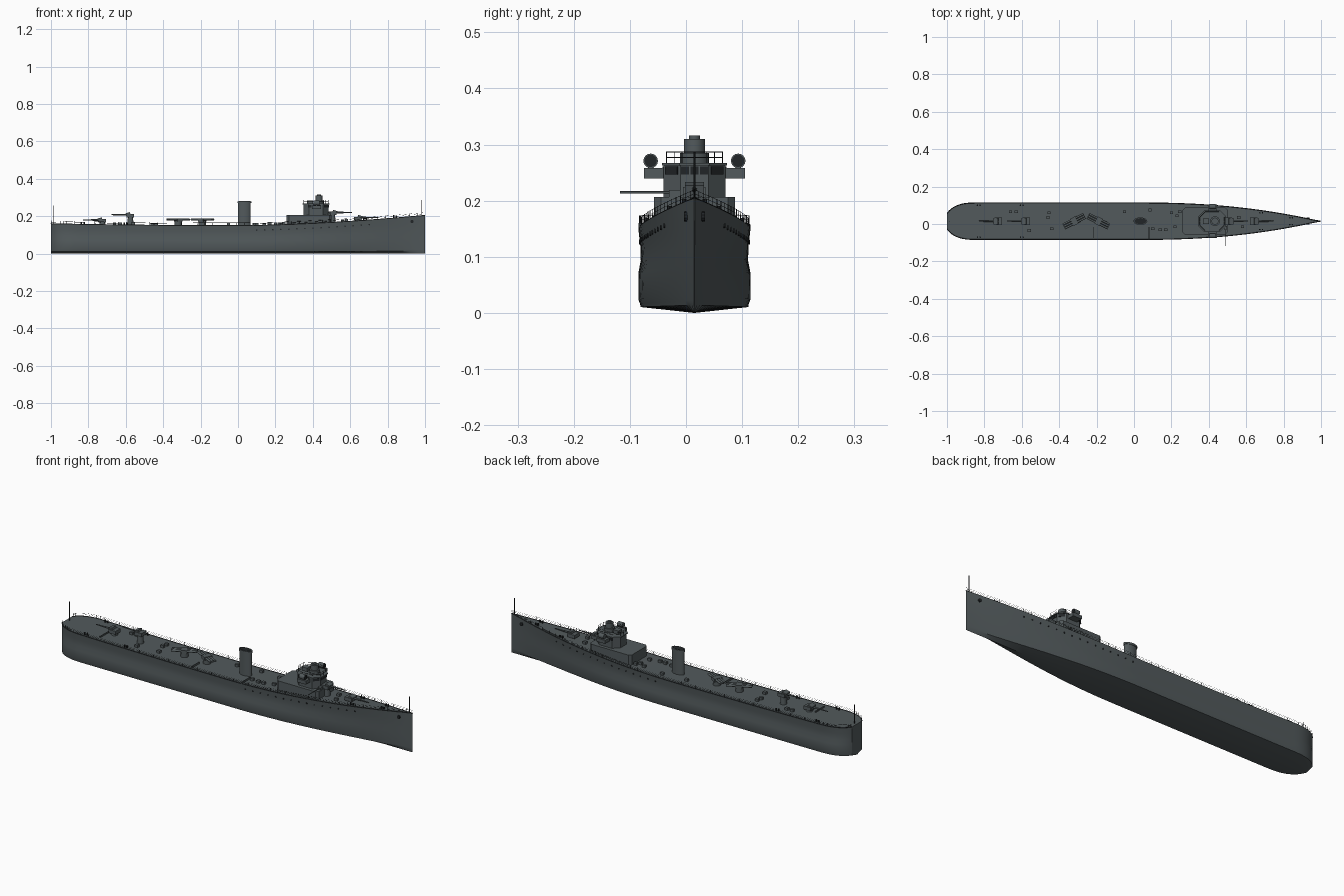
import bpy, bmesh, math
from mathutils import Matrix, Vector

cube = bpy.data.objects.get("Cube")
if cube:
    bpy.data.objects.remove(cube, do_unlink=True)

MID = 0.015  # y of the ship's centreline


def material(name, rgb):
    m = bpy.data.materials.new(name)
    m.use_nodes = True
    m.diffuse_color = (*rgb, 1)
    bsdf = next(n for n in m.node_tree.nodes if n.type == 'BSDF_PRINCIPLED')
    bsdf.inputs["Base Color"].default_value = (*rgb, 1)
    return m


GREY = material("ship grey", (0.085, 0.102, 0.107))
DARK = material("fitting black", (0.015, 0.018, 0.02))


class Part:
    """Collects primitives, given relative to the centreline, into one object."""

    def __init__(self, name, mat=GREY):
        self.name, self.mat, self.bm = name, mat, bmesh.new()

    def box(self, x, y, z, sx, sy, sz, yaw=0, pitch=0):
        m = (Matrix.Translation((x, y + MID, z)) @ Matrix.Rotation(math.radians(yaw), 4, 'Z')
             @ Matrix.Rotation(math.radians(pitch), 4, 'Y') @ Matrix.Diagonal((sx, sy, sz, 1)))
        bmesh.ops.create_cube(self.bm, size=1, matrix=m)
        return self

    def rod(self, a, b, r, r2=None, n=12, squash=1):
        a, b = Vector(a), Vector(b)
        d = b - a
        m = (Matrix.Translation((a + b) / 2 + Vector((0, MID, 0)))
             @ d.to_track_quat('Z', 'Y').to_matrix().to_4x4() @ Matrix.Diagonal((1, squash, 1, 1)))
        bmesh.ops.create_cone(self.bm, cap_ends=True, segments=n, radius1=r,
                              radius2=r if r2 is None else r2, depth=d.length, matrix=m)
        return self

    def prism(self, outline, z0, z1):
        lo = [self.bm.verts.new((x, y + MID, z0)) for x, y in outline]
        hi = [self.bm.verts.new((x, y + MID, z1)) for x, y in outline]
        self.bm.faces.new(lo)
        self.bm.faces.new(hi)
        for i in range(len(lo)):
            j = (i + 1) % len(lo)
            self.bm.faces.new((lo[i], lo[j], hi[j], hi[i]))
        return self

    def done(self, angle=35):
        bmesh.ops.recalc_face_normals(self.bm, faces=self.bm.faces)
        me = bpy.data.meshes.new(self.name)
        self.bm.to_mesh(me)
        self.bm.free()
        me.materials.append(self.mat)
        ob = bpy.data.objects.new(self.name, me)
        bpy.context.collection.objects.link(ob)
        bpy.ops.object.select_all(action='DESELECT')
        ob.select_set(True)
        bpy.context.view_layer.objects.active = ob
        bpy.ops.object.shade_smooth_by_angle(angle=math.radians(angle))
        return ob


# Hull lines
def deck(x):
    return 0.15 + (0.01 * x * x if x < 0 else 0.055 * x ** 1.7)


def beam(x):
    if x < -0.85:
        return 0.1 * math.sqrt(1 - 0.82 * ((-0.85 - x) / 0.15) ** 2.5)
    s = max(0, (x - 0.05) / 0.95)
    return max(0.0008, 0.1 * (1 - s ** 2.2))


SECTION = [(0.003, 0.94), (0.11, 0.97), (0.16, 1), (0.45, 1), (0.6, 0.955), (0.8, 0.965), (1, 1)]


def side(x, k):
    """Half breadth at a fraction k of the deck height."""
    for (a, wa), (b, wb) in zip(SECTION, SECTION[1:]):
        if k <= b:
            w = wa + (wb - wa) * max(0, k - a) / (b - a)
            break
    s = max(0, (x - 0.05) / 0.95)
    return beam(x) * w * (1 - (1 - k) * 0.55 * s * s)


stations = [-1 + 0.15 * (i / 10) ** 1.6 for i in range(10)] + [-0.85 + 1.85 * i / 44 for i in range(45)]
hull = Part("hull")
rings = []
for x in stations:
    levels = [(0.07 if k < 0.01 else k) for k, _ in SECTION]
    half = [(side(x, k), k * deck(x)) for k in levels]
    pts = [(0, 0)] + half + [(-y, z) for y, z in reversed(half)]
    rings.append([hull.bm.verts.new((x, y + MID, z)) for y, z in pts])
for a, b in zip(rings, rings[1:]):
    for i in range(len(a)):
        j = (i + 1) % len(a)
        hull.bm.faces.new((a[i], a[j], b[j], b[i]))
hull.bm.faces.new(rings[0])
hull.bm.faces.new(rings[-1])
hull.done(30)

# Railings, edge strip and portholes on both sides
rail = Part("deck_railing", DARK)
strip = Part("deck_edge_strip", DARK)
ports = Part("portholes", DARK)
for s in (-1, 1):
    edge = [(x, s * max(0, beam(x) - 0.002), deck(x)) for x in stations]
    for a, b in zip(edge, edge[1:]):
        strip.rod(a, b, 0.002, n=4)
        for h in (0.008, 0.015):
            rail.rod((a[0], a[1], a[2] + h), (b[0], b[1], b[2] + h), 0.0004, n=4)
    for p in edge[::1]:
        rail.rod(p, (p[0], p[1], p[2] + 0.016), 0.0006, n=4)
    for i in range(15):
        x = 0.1 + 0.043 * i
        k = (deck(x) - 0.025) / deck(x)
        y = s * side(x, k)
        ports.rod((x, y - 0.002, k * deck(x)), (x, y + 0.002, k * deck(x)), 0.004, n=10)
    ports.rod((0.93, s * 0.008, 0.172), (0.93, s * 0.019, 0.172), 0.009, n=10)
rail.done()
strip.done()
ports.done()

# Deckhouse and bridge
def chamfered(x0, x1, w, c):
    return [(x0 + c, -w), (x1 - c, -w), (x1, c - w), (x1, w - c), (x1 - c, w), (x0 + c, w), (x0, w - c), (x0, c - w)]


Part("deckhouse").prism(chamfered(0.26, 0.5, 0.072, 0.012), 0.14, 0.207).done()
bridge = Part("bridge")
bridge.prism(chamfered(0.35, 0.485, 0.055, 0.03), 0.2, 0.265)
bridge.prism(chamfered(0.345, 0.49, 0.058, 0.031), 0.263, 0.267)
bridge.box(0.42, 0, 0.249, 0.05, 0.18, 0.018)
bridge.done()
windows = Part("bridge_windows", DARK)
for i in range(-1, 2):
    windows.box(0.485, i * 0.017, 0.254, 0.004, 0.014, 0.014)
for s in (-1, 1):
    windows.box(0.47, s * 0.04, 0.254, 0.03, 0.004, 0.014, yaw=-45 * s)
    for x in (0.385, 0.41, 0.435):
        windows.box(x, s * 0.055, 0.254, 0.015, 0.004, 0.014)
windows.done()

# Bridge railing
brail = Part("bridge_railing", DARK)
loop = chamfered(0.352, 0.483, 0.05, 0.028)
for i, (x, y) in enumerate(loop):
    u, v = loop[(i + 1) % len(loop)]
    for z in (0.277, 0.287):
        brail.rod((x, y, z), (u, v, z), 0.0007, n=4)
    for f in (0, 0.5):
        px, py = x + (u - x) * f, y + (v - y) * f
        brail.rod((px, py, 0.265), (px, py, 0.288), 0.0008, n=4)
brail.done()

# Director tower and searchlights
tower = Part("director_tower")
tower.rod((0.433, 0, 0.26), (0.433, 0, 0.285), 0.026, n=20)
tower.rod((0.433, 0, 0.28), (0.433, 0, 0.31), 0.019, n=20)
tower.rod((0.433, 0, 0.31), (0.433, 0, 0.316), 0.01, n=16)
tower.box(0.385, 0, 0.275, 0.03, 0.03, 0.02)
tower.done()
lamps = Part("searchlights")
lenses = Part("searchlight_lenses", DARK)
for s in (-1, 1):
    lamps.rod((0.42, s * 0.078, 0.255), (0.42, s * 0.078, 0.265), 0.005)
    lamps.rod((0.405, s * 0.078, 0.271), (0.435, s * 0.078, 0.271), 0.013, n=16)
    lenses.rod((0.434, s * 0.078, 0.271), (0.437, s * 0.078, 0.271), 0.011, n=16)
lamps.done()
lenses.done()

# Funnel with rim and dark opening
funnel = Part("funnel")
funnel.rod((0.034, 0, 0.14), (0.034, 0, 0.275), 0.034, n=32, squash=0.52)
funnel.rod((0.034, 0, 0.27), (0.034, 0, 0.28), 0.037, n=32, squash=0.54)
funnel.done()
Part("funnel_opening", DARK).rod((0.034, 0, 0.279), (0.034, 0, 0.281), 0.032, n=32, squash=0.5).done()


# Four main guns: position, base height and facing
def gun(name, x, z, face, base):
    g = Part(name)
    g.rod((x, 0, base), (x, 0, z + 0.008), 0.017, 0.014, n=16)
    g.box(x, 0, z + 0.015, 0.04, 0.04, 0.018)
    g.box(x + face * 0.012, 0, z + 0.02, 0.024, 0.034, 0.022, pitch=face * 15)
    g.rod((x, 0, z + 0.02), (x + face * 0.06, 0, z + 0.02), 0.005, 0.004)
    g.rod((x + face * 0.05, 0, z + 0.02), (x + face * 0.105, 0, z + 0.02), 0.0035, 0.0025)
    g.done()


gun("fore_gun", 0.64, 0.173, 1, 0.16)
gun("upper_fore_gun", 0.505, 0.2, 1, 0.16)
gun("upper_aft_gun", -0.575, 0.188, -1, 0.14)
gun("aft_gun", -0.725, 0.16, -1, 0.15)
Part("side_gun").rod((0.49, -0.03, 0.215), (0.49, -0.133, 0.215), 0.002).box(0.49, -0.035, 0.212, 0.015, 0.02, 0.014).done()

# Two angled triple tube mounts
for name, x, yaw in (("aft_tube_mount", -0.32, 27), ("fore_tube_mount", -0.19, -27)):
    mount = Part(name)
    mount.rod((x, 0, 0.14), (x, 0, 0.175), 0.02, n=16)
    c, s = math.cos(math.radians(yaw)), math.sin(math.radians(yaw))
    for o in (-0.012, 0, 0.012):
        mount.rod((x - 0.062 * c - o * s, o * c - 0.062 * s, 0.182),
                  (x + 0.062 * c - o * s, o * c + 0.062 * s, 0.182), 0.0055)
    mount.box(x, 0, 0.18, 0.03, 0.042, 0.017, yaw=yaw)
    mount.done()

# Lockers, vents, bollards and low deck barriers
gear = Part("deck_lockers")
for x, y in ((-0.66, 0.05), (-0.63, 0.05), (-0.46, 0.02), (-0.44, -0.04), (-0.455, 0.045), (0.1, -0.04),
             (0.14, -0.045), (0.17, -0.045), (0.22, -0.03), (0.23, 0.03), (0.2, 0.045), (0.245, 0.05),
             (-0.05, 0.05), (0.085, 0.06), (0.56, 0.02), (0.58, -0.03), (-0.56, -0.05)):
    gear.box(x, y, deck(x) + 0.006, 0.017, 0.014, 0.014)
gear.box(0.08, -0.065, 0.154, 0.004, 0.07, 0.012)
gear.box(-0.215, -0.06, 0.154, 0.004, 0.06, 0.012)
gear.box(-0.76, -0.035, 0.158, 0.004, 0.07, 0.01)
gear.done()
bollards = Part("bollards", DARK)
for x in (-0.83, -0.6, 0.68, 0.84):
    for s in (-1, 1):
        for dx in (-0.007, 0.007):
            y = s * (beam(x) - 0.015)
            bollards.rod((x + dx, y, deck(x)), (x + dx, y, deck(x) + 0.012), 0.004, n=8)
bollards.done()

# Flagstaffs at each end
Part("bow_staff", DARK).rod((0.982, 0, 0.19), (0.982, 0, 0.287), 0.0018, n=6).done()
Part("stern_staff", DARK).rod((-0.985, 0, 0.15), (-0.985, 0, 0.257), 0.0018, n=6).done()
